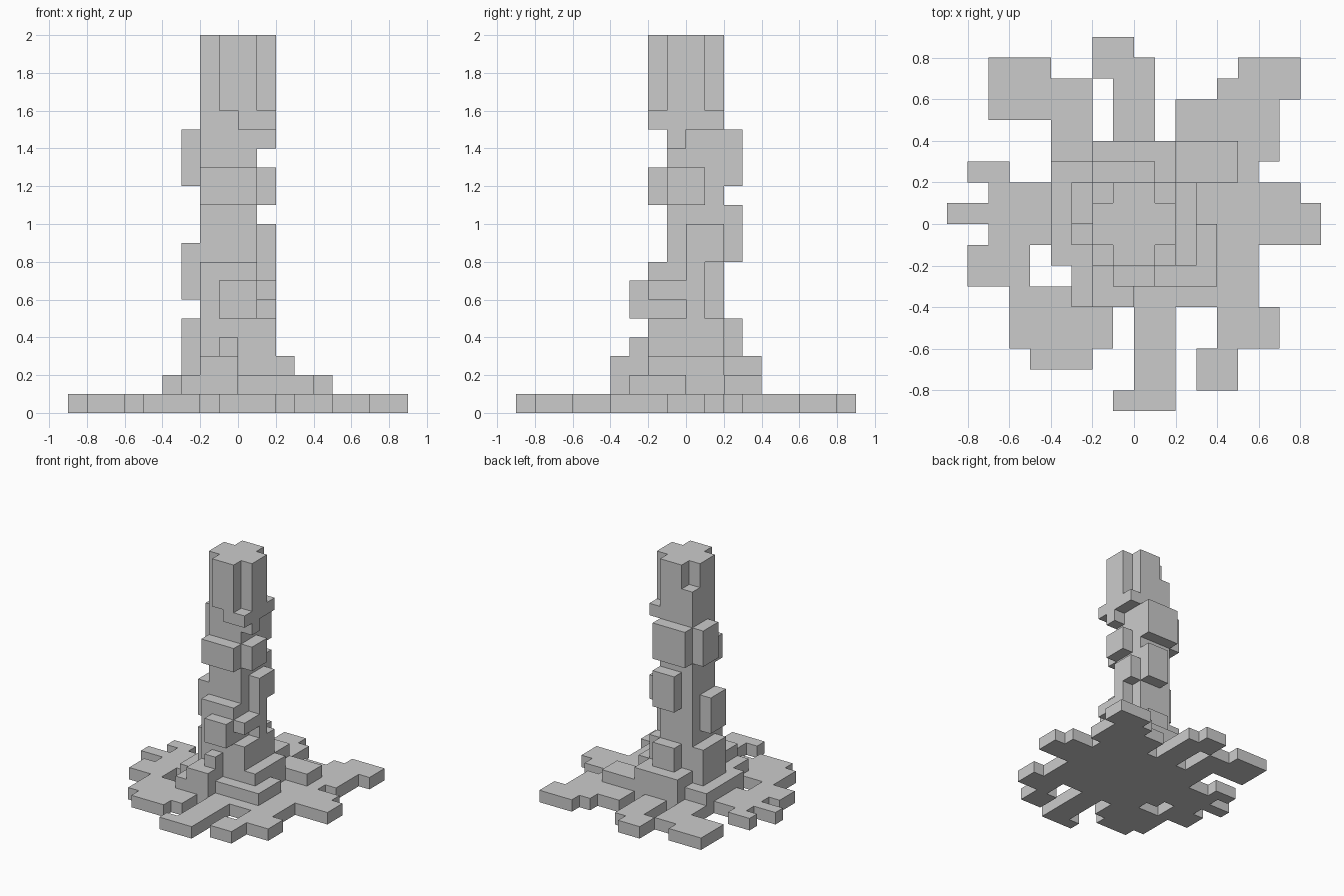
import bpy, bmesh
from mathutils import Vector

if "Cube" in bpy.data.objects:
    bpy.data.objects.remove(bpy.data.objects["Cube"])

U = 0.1  # block size; all boxes below are in whole blocks

# Flat roots, one block thick: x0, x1, y0, y1
ROOTS = [
    (-3, 6, -4, 4), (-4, -3, -2, 4),                        # centre
    (-7, -4, -1, 2), (-9, -7, 0, 1), (-8, -6, 2, 3),        # left
    (-8, -5, -3, -1), (-6, -1, -6, -3), (-5, -2, -7, -6),   # front left
    (0, 2, -9, -4), (-1, 0, -9, -8),                        # front
    (4, 7, -6, -4), (3, 5, -8, -6),                         # front right
    (6, 8, -1, 2), (8, 9, -1, 1),                           # right
    (2, 7, 4, 6), (6, 7, 3, 4), (4, 7, 6, 7), (5, 8, 6, 8), # back right
    (-1, 1, 4, 8), (-2, 0, 7, 9),                           # back
    (-4, -2, 4, 7), (-7, -4, 5, 8),                         # back left
]

# Stepped flare at the foot: x0, x1, y0, y1, z0, z1
FLARE = [
    (-4, 0, -2, 3, 1, 2), (0, 4, -3, 0, 1, 2), (2, 5, 2, 4, 1, 2),
    (-3, -2, -4, -2, 1, 2), (-2, 0, -4, -2, 1, 3), (-1, 0, -3, -2, 1, 4),
    (-2, 2, 2, 4, 1, 3), (-2, 3, -2, 2, 1, 3), (-2, 2, -2, 2, 3, 5),
    (-3, -1, -1, 2, 1, 5), (-1, 1, 2, 3, 3, 5),
]

# Main column and plus-shaped top
TRUNK = [
    (-2, 1, -1, 2, 5, 15), (-2, 2, -1, 2, 15, 16),
    (-1, 1, -2, 2, 16, 20), (-2, 2, -1, 1, 16, 20), (-2, -1, 1, 2, 16, 18),
]

# Raised bark pieces around the column
BARK = [
    (-2, 1, -2, -1, 5, 8), (-1, 1, -3, -2, 5, 7), (1, 2, -2, 0, 6, 7),
    (1, 2, 0, 1, 5, 10), (1, 2, 1, 2, 8, 10), (-3, -2, -1, 1, 6, 9),
    (-1, 1, 2, 3, 8, 11), (-2, 1, -2, -1, 11, 13), (1, 2, -1, 1, 11, 13),
    (-2, 1, 2, 3, 12, 15), (-3, -2, 0, 2, 12, 15), (1, 2, -1, 0, 14, 15),
    (0, 2, -2, -1, 15, 16),
]


def cells(boxes):
    return {(x, y, z) for a, b, c, d, e, f in boxes
            for x in range(a, b) for y in range(c, d) for z in range(e, f)}


parts = {
    "roots": cells([r + (0, 1) for r in ROOTS]),
    "root_flare": cells(FLARE),
    "trunk": cells(TRUNK),
    "bark_blocks": cells(BARK),
}
solid = set().union(*parts.values())


def build(name, own):
    """Skin the outside of a set of blocks, skipping faces hidden by any part."""
    bm = bmesh.new()
    for cell in own:
        for axis in range(3):
            for side in (0, 1):
                n = list(cell)
                n[axis] += 1 if side else -1
                if tuple(n) in solid:
                    continue
                u, v = (axis + 1) % 3, (axis + 2) % 3
                quad = []
                for du, dv in ((0, 0), (1, 0), (1, 1), (0, 1)):
                    p = list(cell)
                    p[axis] += side
                    p[u] += du
                    p[v] += dv
                    quad.append(bm.verts.new(Vector(p) * U))
                bm.faces.new(quad if side else quad[::-1])
    bmesh.ops.remove_doubles(bm, verts=bm.verts, dist=0.001)
    bmesh.ops.dissolve_limit(bm, angle_limit=0.01, verts=bm.verts, edges=bm.edges)
    mesh = bpy.data.meshes.new(name)
    bm.to_mesh(mesh)
    bm.free()
    bpy.context.collection.objects.link(bpy.data.objects.new(name, mesh))


done = set()
for name, own in parts.items():
    build(name, own - done)
    done |= own
